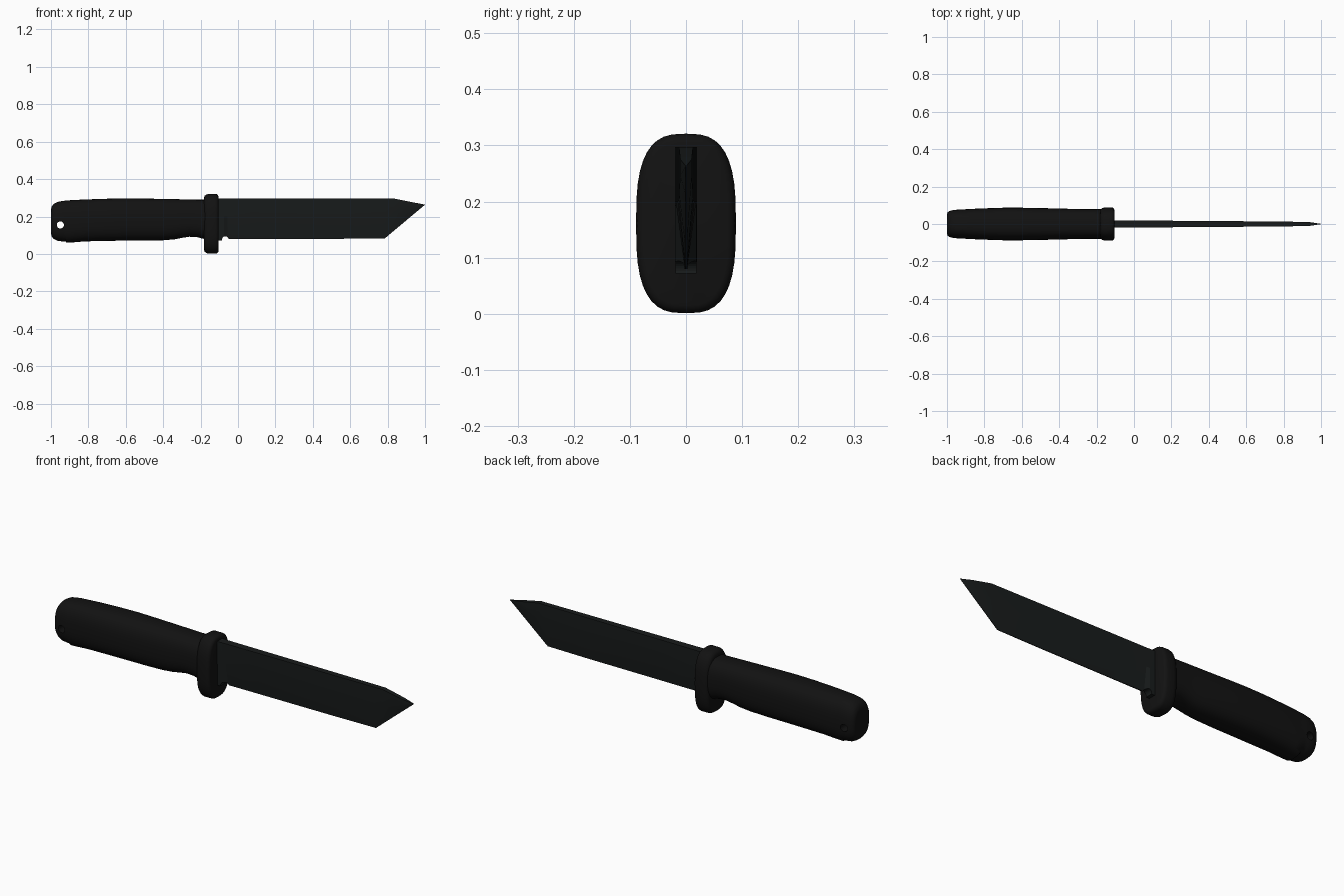
import bpy, bmesh, math

if "Cube" in bpy.data.objects:
    bpy.data.objects.remove(bpy.data.objects["Cube"])


def material(name, col):
    m = bpy.data.materials.new(name)
    m.diffuse_color = (*col, 1)
    m.use_nodes = True
    m.node_tree.nodes["Principled BSDF"].inputs["Base Color"].default_value = m.diffuse_color
    return m


RUBBER = material("black_rubber", (0.006, 0.006, 0.006))
STEEL = material("black_steel", (0.009, 0.011, 0.011))


def loft(name, rings, mat, angle):
    """Skin a list of equal-length point rings and cap both ends."""
    bm = bmesh.new()
    vs = [[bm.verts.new(p) for p in r] for r in rings]
    n = len(vs[0])
    for a, b in zip(vs, vs[1:]):
        for i in range(n):
            j = (i + 1) % n
            bm.faces.new((a[i], a[j], b[j], b[i]))
    bm.faces.new(vs[0])
    bm.faces.new(vs[-1])
    bmesh.ops.recalc_face_normals(bm, faces=bm.faces)
    me = bpy.data.meshes.new(name)
    bm.to_mesh(me)
    bm.free()
    ob = bpy.data.objects.new(name, me)
    bpy.context.collection.objects.link(ob)
    me.materials.append(mat)
    bpy.context.view_layer.objects.active = ob
    ob.select_set(True)
    bpy.ops.object.shade_smooth_by_angle(angle=math.radians(angle))
    ob.select_set(False)
    return ob


def oval(x, lo, hi, w, power, n=40):
    """Superellipse ring across the knife at x, from z lo to hi, half width w."""
    pts = []
    for i in range(n):
        a = 2 * math.pi * i / n
        c, s = math.cos(a), math.sin(a)
        y = math.copysign(abs(c) ** (2 / power), c) * w
        z = math.copysign(abs(s) ** (2 / power), s) * (hi - lo) / 2
        pts.append((x, y, (lo + hi) / 2 + z))
    return pts


def cut(target, name, x, z, r):
    """Round hole through the knife along y."""
    bpy.ops.mesh.primitive_cylinder_add(vertices=24, radius=r, depth=0.4,
                                        location=(x, 0, z), rotation=(math.pi / 2, 0, 0))
    c = bpy.context.object
    c.name = name
    c.hide_render = True
    c.display_type = 'WIRE'
    c.select_set(False)
    m = target.modifiers.new(name, 'BOOLEAN')
    m.operation = 'DIFFERENCE'
    m.object = c
    m.solver = 'EXACT'
    bpy.context.view_layer.objects.active = target
    bpy.ops.object.modifier_apply(modifier=name)
    bpy.data.objects.remove(c)


# Grip with rounded butt, slight step behind the palm and a finger recess
grip_stations = [
    (-1.000, 0.110, 0.235, 0.052), (-0.996, 0.093, 0.253, 0.063),
    (-0.985, 0.080, 0.268, 0.070), (-0.965, 0.070, 0.278, 0.075),
    (-0.940, 0.067, 0.283, 0.077), (-0.922, 0.067, 0.285, 0.078),
    (-0.917, 0.060, 0.286, 0.078), (-0.880, 0.062, 0.288, 0.080),
    (-0.820, 0.067, 0.291, 0.083), (-0.700, 0.070, 0.295, 0.087),
    (-0.600, 0.071, 0.297, 0.087), (-0.500, 0.071, 0.296, 0.085),
    (-0.400, 0.073, 0.294, 0.083), (-0.340, 0.078, 0.293, 0.081),
    (-0.300, 0.086, 0.292, 0.080), (-0.260, 0.092, 0.291, 0.079),
    (-0.220, 0.090, 0.290, 0.079), (-0.190, 0.082, 0.290, 0.079),
    (-0.150, 0.075, 0.290, 0.079)]
grip = loft("grip", [oval(*s, 2.7) for s in grip_stations], RUBBER, 40)
cut(grip, "lanyard_hole", -0.95, 0.155, 0.019)

# Oval hand guard with rounded rims
guard = []
for x, inset in [(-0.182, 0.020), (-0.178, 0.010), (-0.168, 0.003), (-0.155, 0),
                 (-0.122, 0), (-0.113, 0.002), (-0.107, 0.007), (-0.104, 0.014)]:
    guard.append(oval(x, 0.001 + inset, 0.321 - inset, 0.089 - inset, 2.9))
loft("guard", guard, RUBBER, 45)


# Blade: flat upper flanks, ground lower bevel, angular point
def blade_ring(x, lo, mid, hi, t, e):
    return [(x, -t, hi), (x, -t, mid), (x, -e, lo), (x, e, lo), (x, t, mid), (x, t, hi)]


blade_stations = [
    (-0.130, 0.072, 0.200, 0.297, 0.020, 0.019),
    (-0.075, 0.072, 0.200, 0.297, 0.020, 0.019),
    (-0.055, 0.080, 0.200, 0.297, 0.019, 0.003),
    (0.120, 0.080, 0.200, 0.297, 0.018, 0.002),
    (0.550, 0.081, 0.200, 0.297, 0.015, 0.002),
    (0.785, 0.083, 0.203, 0.297, 0.013, 0.0015),
    (0.830, 0.121, 0.216, 0.297, 0.0125, 0.0015),
    (0.940, 0.213, 0.245, 0.275, 0.010, 0.001),
    (0.9995, 0.2625, 0.263, 0.2637, 0.001, 0.0005)]
blade = loft("blade", [blade_ring(*s) for s in blade_stations], STEEL, 15)
cut(blade, "choil_notch", -0.068, 0.076, 0.018)
